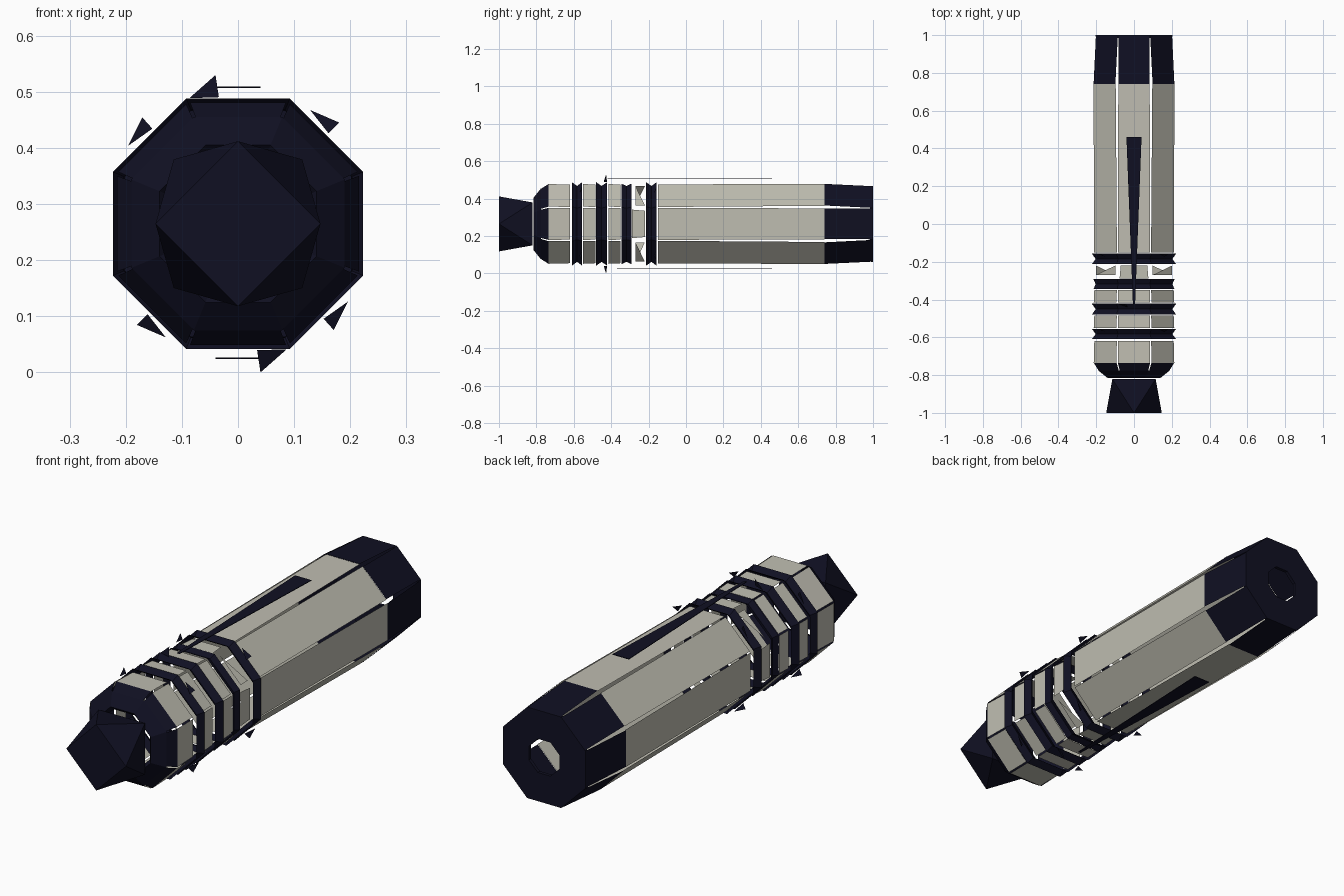
import bpy, math
from mathutils import Vector

cube = bpy.data.objects.get("Cube")
if cube:
    bpy.data.objects.remove(cube)

CZ = 0.265                      # height of the long axis
TAN = math.tan(math.pi / 8)     # half side of an octagon per apothem


def material(name, colour):
    m = bpy.data.materials.new(name)
    m.use_nodes = True
    m.diffuse_color = (*colour, 1)
    m.node_tree.nodes["Principled BSDF"].inputs["Base Color"].default_value = (*colour, 1)
    return m


GREY = material("warm grey", (0.52, 0.51, 0.44))
NAVY = material("dark navy", (0.005, 0.005, 0.016))


def build(name, verts, faces, mat):
    mesh = bpy.data.meshes.new(name)
    mesh.from_pydata(verts, [], faces)
    mesh.materials.append(mat)
    ob = bpy.data.objects.new(name, mesh)
    bpy.context.collection.objects.link(ob)
    return ob


def polar(r, angle, y):
    return Vector((r * math.cos(angle), y, CZ + r * math.sin(angle)))


def panels(name, stations, mat, sides=range(8)):
    """Separate flat octagon sides; each station is (y, apothem, corner gap)."""
    verts, faces = [], []
    for k in sides:
        a = k * math.pi / 4
        out = Vector((math.cos(a), 0, math.sin(a)))
        along = Vector((-math.sin(a), 0, math.cos(a)))
        base = len(verts)
        for y, r, gap in stations:
            mid = out * r + Vector((0, y, CZ))
            half = r * TAN - gap
            verts += [mid - along * half, mid + along * half]
        for i in range(len(stations) - 1):
            b = base + 2 * i
            faces.append((b, b + 2, b + 3, b + 1))
    return build(name, verts, faces, mat)


def shell(name, loops, mat, closed=False):
    """Continuous octagon skin through (y, apothem) loops."""
    verts, faces, n = [], [], len(loops)
    for y, r in loops:
        verts += [polar(r / math.cos(math.pi / 8), (k + 0.5) * math.pi / 4, y) for k in range(8)]
    for i in range(n if closed else n - 1):
        j = (i + 1) % n
        for k in range(8):
            m = (k + 1) % 8
            faces.append((i * 8 + k, j * 8 + k, j * 8 + m, i * 8 + m))
    return build(name, verts, faces, mat)


# Main grip and rear cap
panels("grip_panels", [(-0.15, 0.213, 0.003), (0.74, 0.22, 0.008)], GREY)
panels("rear_cap_sides", [(0.74, 0.221, 0.01), (1.0, 0.203, 0.002)], NAVY)
shell("rear_cap_plate", [(0.985, 0.202), (1.0, 0.203), (1.0, 0.075), (0.985, 0.075)], NAVY, True)

# Grey bands of the neck
for i, (y0, y1) in enumerate([(-0.735, -0.62), (-0.55, -0.485), (-0.415, -0.35)]):
    panels(f"neck_band_{i + 1}", [(y0, 0.216, 0.004), (y1, 0.213, 0.004)], GREY)
panels("neck_plates", [(-0.288, 0.213, 0.012), (-0.22, 0.213, 0.018)], GREY, (0, 2, 4, 6))

# Triangular plates on the diagonals of the broken band
verts, faces = [], []
for k in (1, 3, 5, 7):
    a, b = (k - 0.42) * math.pi / 4, (k + 0.42) * math.pi / 4
    faces.append(tuple(range(len(verts), len(verts) + 3)))
    verts += [polar(0.225, a, -0.27), polar(0.225, b, -0.27), polar(0.225, a, -0.22)]
build("neck_triangles", verts, faces, GREY)

# Waisted dark rings
RINGS = [(-0.61, -0.555), (-0.48, -0.422), (-0.345, -0.292), (-0.213, -0.157)]
for i, (y0, y1) in enumerate(RINGS):
    rim = 0.215 if i == 2 else 0.223
    shell(f"dark_ring_{i + 1}", [(y0, rim), ((y0 + y1) / 2, 0.203), (y1, rim)], NAVY)

# Sharp fins standing off the rings, repeated half a turn round
verts, faces = [], []
for ring, spikes in ((0, (45, 132)), (1, (98.6,)), (3, (45, 132))):
    y0, y1 = RINGS[ring]
    for deg in spikes:
        for turn in (0, 180):
            a = math.radians(deg + turn)
            height = 0.268 if ring == 1 else 0.255
            faces.append(tuple(range(len(verts), len(verts) + 3)))
            verts += [polar(0.228, a, y0 + 0.04), polar(height, a, y1 - 0.005),
                      polar(0.24, a + 0.22, y1)]
build("ring_fins", verts, faces, NAVY)

# Tapered blades above and below the grip
for name, z, start in (("top_blade", 0.508, -0.42), ("bottom_blade", 0.025, -0.37)):
    loop = [(-0.006, start, z), (0.006, start, z), (0.04, 0.46, z), (-0.04, 0.46, z)]
    blade = build(name, loop, [(0, 1, 2, 3)], NAVY)
    thick = blade.modifiers.new("thickness", "SOLIDIFY")
    thick.thickness = 0.003
    thick.offset = 0

# Nose collar with an open front
panels("nose_collar", [(-0.735, 0.216, 0.004), (-0.775, 0.19, 0.003)], NAVY)
shell("nose_front", [(-0.80, 0.125), (-0.815, 0.14), (-0.775, 0.19)], NAVY)

# Tip: a twisted square block
front = [polar(0.147, k * math.pi / 2, -1.0) for k in range(4)]
back = [polar(0.162, (k + 0.5) * math.pi / 2, -0.82) for k in range(4)]
faces = [(0, 1, 2, 3), (7, 6, 5, 4)]
for k in range(4):
    n = (k + 1) % 4
    faces += [(k, 4 + k, n), (n, 4 + k, 4 + n)]
build("nose_tip", front + back, faces, NAVY)
